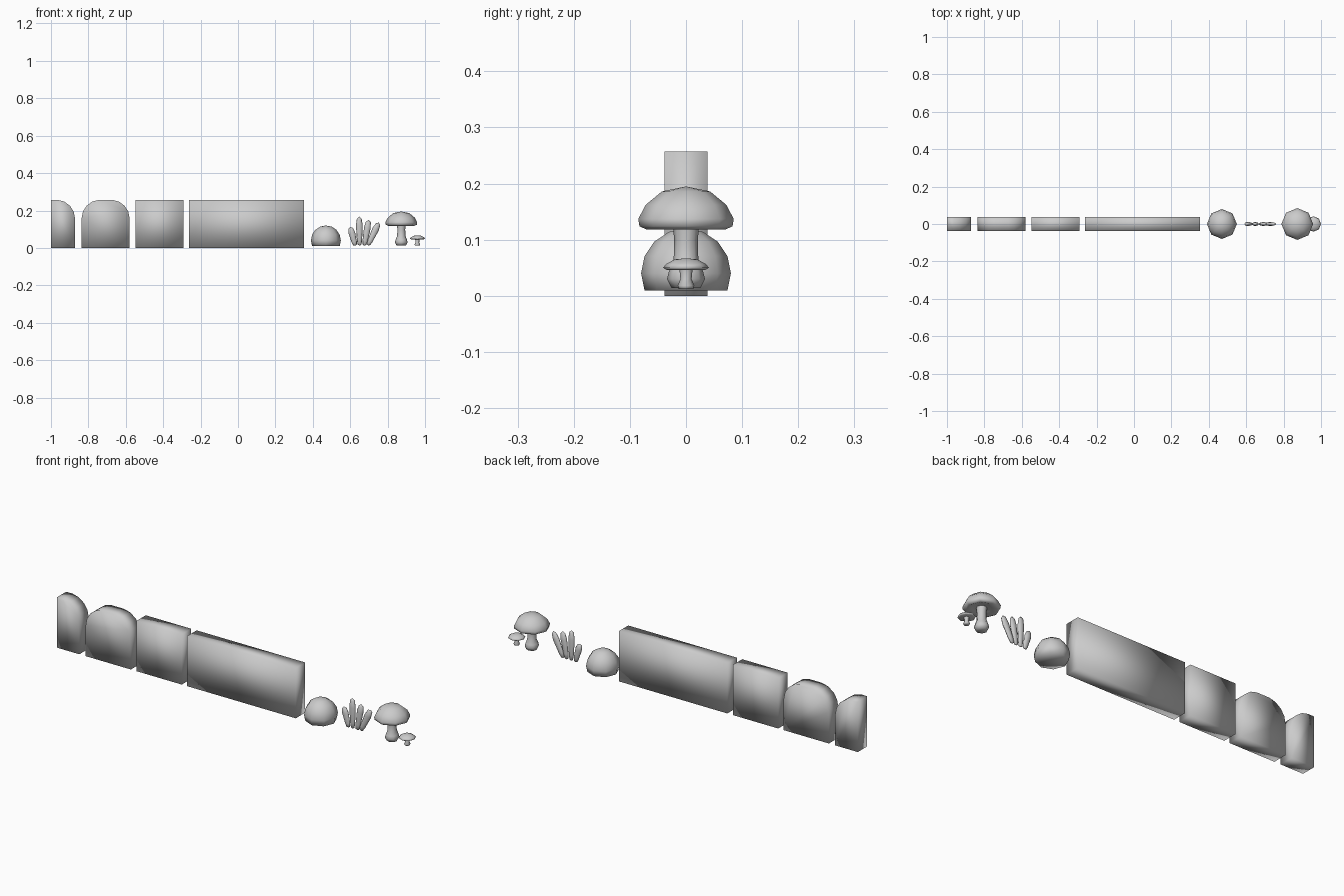
import bpy, bmesh
from math import pi, sin, cos, atan2, hypot
from mathutils import Matrix

if "Cube" in bpy.data.objects:
    bpy.data.objects.remove(bpy.data.objects["Cube"])


def finish(name, bm):
    bmesh.ops.recalc_face_normals(bm, faces=bm.faces)
    mesh = bpy.data.meshes.new(name)
    bm.to_mesh(mesh)
    bm.free()
    mesh.shade_smooth()
    obj = bpy.data.objects.new(name, mesh)
    bpy.context.collection.objects.link(obj)
    return obj


def slab(name, outline, half=0.038):
    """Extrude an x-z outline through the slab thickness."""
    bm = bmesh.new()
    face = bm.faces.new([bm.verts.new((x, -half, z)) for x, z in outline])
    out = bmesh.ops.extrude_face_region(bm, geom=[face])
    moved = [v for v in out["geom"] if isinstance(v, bmesh.types.BMVert)]
    bmesh.ops.translate(bm, verts=moved, vec=(0, 2 * half, 0))
    return finish(name, bm)


def lathe(name, profile, x, sides=8):
    """Revolve (radius, z) points; a radius of zero makes a pole."""
    bm = bmesh.new()
    rings = []
    for r, z in profile:
        if r == 0:
            rings.append([bm.verts.new((x, 0, z))] * sides)
        else:
            rings.append([bm.verts.new((x + r * cos(2 * pi * i / sides),
                                        r * sin(2 * pi * i / sides), z))
                          for i in range(sides)])
    for a, b in zip(rings, rings[1:]):
        for i in range(sides):
            j = (i + 1) % sides
            bm.faces.new(list(dict.fromkeys((a[i], a[j], b[j], b[i]))))
    return finish(name, bm)


# Stone slabs: half arch, full arch, square and long
TOP = 0.257


def corner(x, sign):
    """Rounded shoulder, from the side edge up to the flat top."""
    return [(x + sign * dx, z) for dx, z in
            ((0, 0.160), (0.007, 0.195), (0.026, 0.225), (0.057, 0.248), (0.092, TOP))]


def box(x0, x1):
    return [(x0, 0), (x1, 0), (x1, TOP), (x0, TOP)]


slab("half_arch_slab", [(-1, 0), (-0.872, 0)] + corner(-0.872, -1) + [(-1, TOP)])
slab("arch_slab", [(-0.836, 0), (-0.58, 0)] + corner(-0.58, -1)
     + corner(-0.836, 1)[::-1])
slab("square_slab", box(-0.549, -0.292))
slab("long_slab", box(-0.261, 0.354))

# Round bush: low-poly sphere cut flat below its middle
R = 0.08
angles = [(-1 + k) * pi / 8 for k in range(6)]
bush = [(0, 0.04 + R * sin(angles[0]))]
bush += [(R * cos(a), 0.04 + R * sin(a)) for a in angles[:5]] + [(0, 0.04 + R)]
lathe("bush", bush, 0.47)

# Grass tuft: flattened blades fanning out from a common base
blades = [((0.627, 0.012), (0.600, 0.112)), ((0.650, 0.012), (0.648, 0.168)),
          ((0.675, 0.012), (0.699, 0.150)), ((0.695, 0.014), (0.753, 0.136))]
for n, ((x0, z0), (x1, z1)) in enumerate(blades, 1):
    length = hypot(x1 - x0, z1 - z0)
    shape = [(0, 0), (0.010, 0.04), (0.014, 0.2), (0.018, 0.7), (0.013, 0.92), (0, 1)]
    obj = lathe(f"grass_blade_{n}", [(r, t * length) for r, t in shape], 0)
    obj.data.transform(Matrix.Translation((x0, 0, z0))
                       @ Matrix.Rotation(atan2(x1 - x0, z1 - z0), 4, 'Y')
                       @ Matrix.Diagonal((1, 0.6, 1, 1)))

# Large mushroom
lathe("large_mushroom_cap", [(0, 0.130), (0.045, 0.127), (0.070, 0.118), (0.083, 0.124),
                             (0.085, 0.137), (0.072, 0.162), (0.043, 0.186), (0, 0.195)], 0.873)
lathe("large_mushroom_stem", [(0, 0.013), (0.026, 0.014), (0.034, 0.030), (0.030, 0.045),
                              (0.022, 0.065), (0.021, 0.100), (0.024, 0.131)], 0.873)

# Small mushroom
lathe("small_mushroom_cap", [(0, 0.049), (0.034, 0.046), (0.041, 0.050),
                             (0.035, 0.057), (0.020, 0.065), (0, 0.067)], 0.959)
lathe("small_mushroom_stem", [(0, 0.012), (0.013, 0.012), (0.015, 0.018),
                              (0.010, 0.030), (0.012, 0.050)], 0.959)
